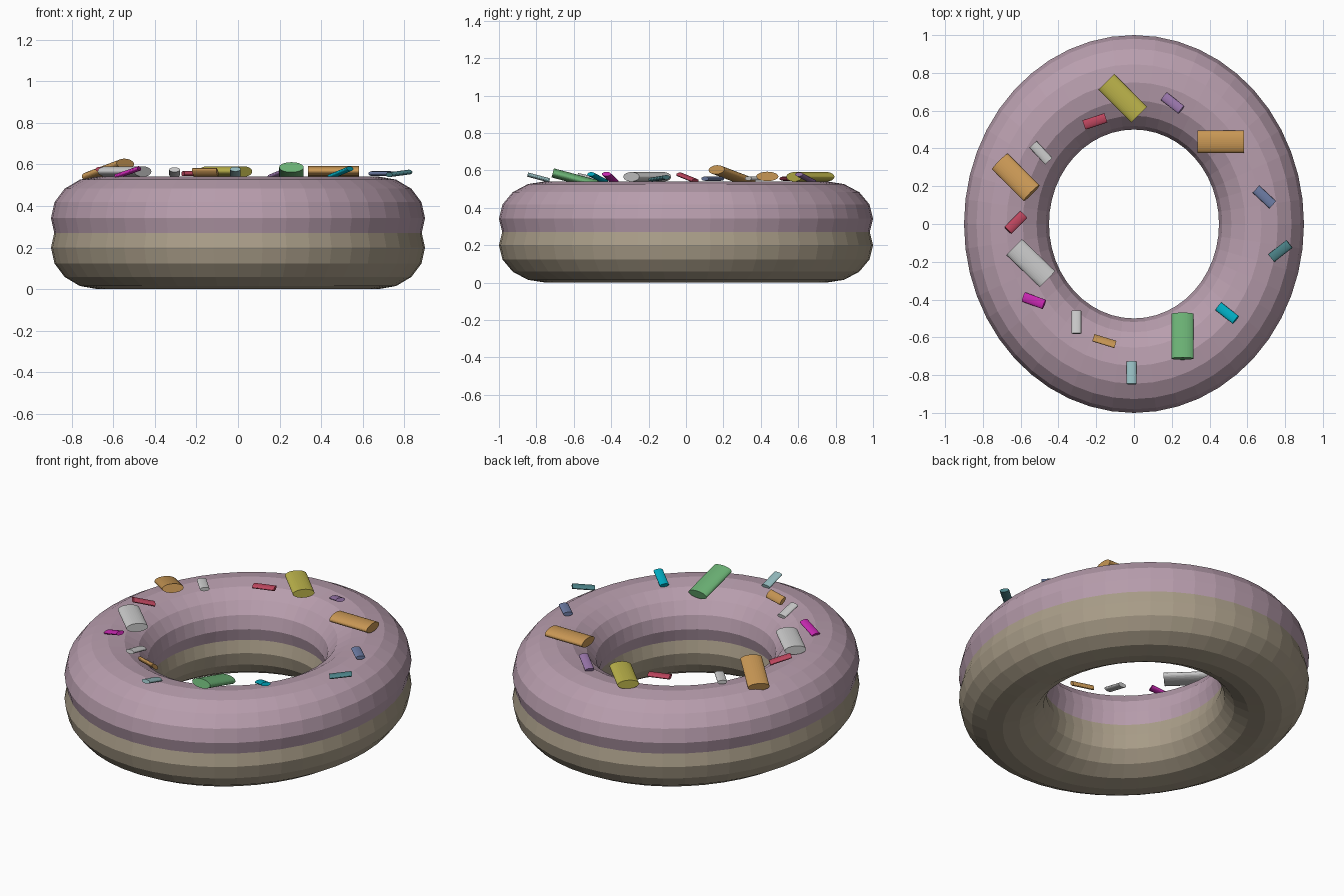
import bpy
from math import radians
from mathutils import Euler, Matrix

if "Cube" in bpy.data.objects:
    bpy.data.objects.remove(bpy.data.objects["Cube"])

COLOURS = {
    "dough": (0.40, 0.34, 0.25), "icing": (0.48, 0.34, 0.42),
    "yellow": (0.50, 0.45, 0.07), "purple": (0.30, 0.17, 0.38),
    "orange": (0.58, 0.31, 0.09), "blue": (0.15, 0.20, 0.37),
    "teal": (0.07, 0.22, 0.24), "cyan": (0.0, 0.40, 0.52),
    "green": (0.15, 0.45, 0.18), "pale_teal": (0.30, 0.50, 0.52),
    "white": (0.55, 0.55, 0.55), "magenta": (0.55, 0.02, 0.42),
    "red": (0.50, 0.06, 0.11),
}
MATS = {}
for key, rgb in COLOURS.items():
    MATS[key] = bpy.data.materials.new(key)
    MATS[key].diffuse_color = (*rgb, 1)


def ring(name, z, colour):
    """Oval, slightly squashed torus."""
    bpy.ops.mesh.primitive_torus_add(major_segments=48, minor_segments=16,
                                     major_radius=0.75, minor_radius=0.25)
    ob = bpy.context.object
    ob.name = name
    ob.data.transform(Matrix.Diagonal((0.9, 1.0, 0.8, 1)))
    ob.location.z = z
    ob.data.materials.append(MATS[colour])


def sprinkle(colour, x, y, z, length, width, height, yaw, pitch=0, roll=0):
    """Flattened cylinder lying along local x; positive pitch lifts its +x end."""
    bpy.ops.mesh.primitive_cylinder_add(vertices=32, radius=0.5, depth=1)
    ob = bpy.context.object
    ob.name = colour + "_sprinkle"
    ob.data.transform(Matrix.Diagonal((length, width, height, 1))
                      @ Matrix.Rotation(radians(90), 4, 'Y'))
    ob.rotation_euler = Euler((radians(roll), radians(-pitch), radians(yaw)))
    ob.location = (x, y, z)
    ob.data.materials.append(MATS[colour])


# dough and icing rings
ring("dough_ring", 0.20, "dough")
ring("icing_ring", 0.342, "icing")

# large sprinkles
L = (0.245, 0.118, 0.05)
sprinkle("yellow", -0.06, 0.665, 0.566, *L, -45)
sprinkle("orange", 0.46, 0.435, 0.568, *L, 0)
sprinkle("green", 0.257, -0.594, 0.555, *L, -90, 15)
sprinkle("white", -0.546, -0.207, 0.566, *L, -44)
sprinkle("orange", -0.626, 0.247, 0.572, *L, -45, 15)

# small sprinkles
S = (0.122, 0.052, 0.023)
sprinkle("purple", 0.205, 0.64, 0.56, *S, -38, 18)
sprinkle("blue", 0.69, 0.143, 0.556, *S, -43)
sprinkle("teal", 0.775, -0.143, 0.557, *S, 38, 6)
sprinkle("cyan", 0.493, -0.472, 0.561, *S, -38, 18)
sprinkle("pale_teal", -0.013, -0.788, 0.562, *S, -90, 15)
sprinkle("orange", -0.157, -0.62, 0.562, *S, -17, 0, -45)
sprinkle("white", -0.305, -0.52, 0.562, *S, -90, 12)
sprinkle("magenta", -0.53, -0.406, 0.562, *S, -20, 18)
sprinkle("red", -0.626, 0.008, 0.561, *S, 45, -16)
sprinkle("white", -0.493, 0.377, 0.557, *S, -47)
sprinkle("red", -0.207, 0.543, 0.556, *S, 18)

for m in bpy.data.materials:
    if m.users and not m.is_grease_pencil:
        m.use_nodes = True
        m.node_tree.nodes["Principled BSDF"].inputs["Base Color"].default_value = m.diffuse_color
